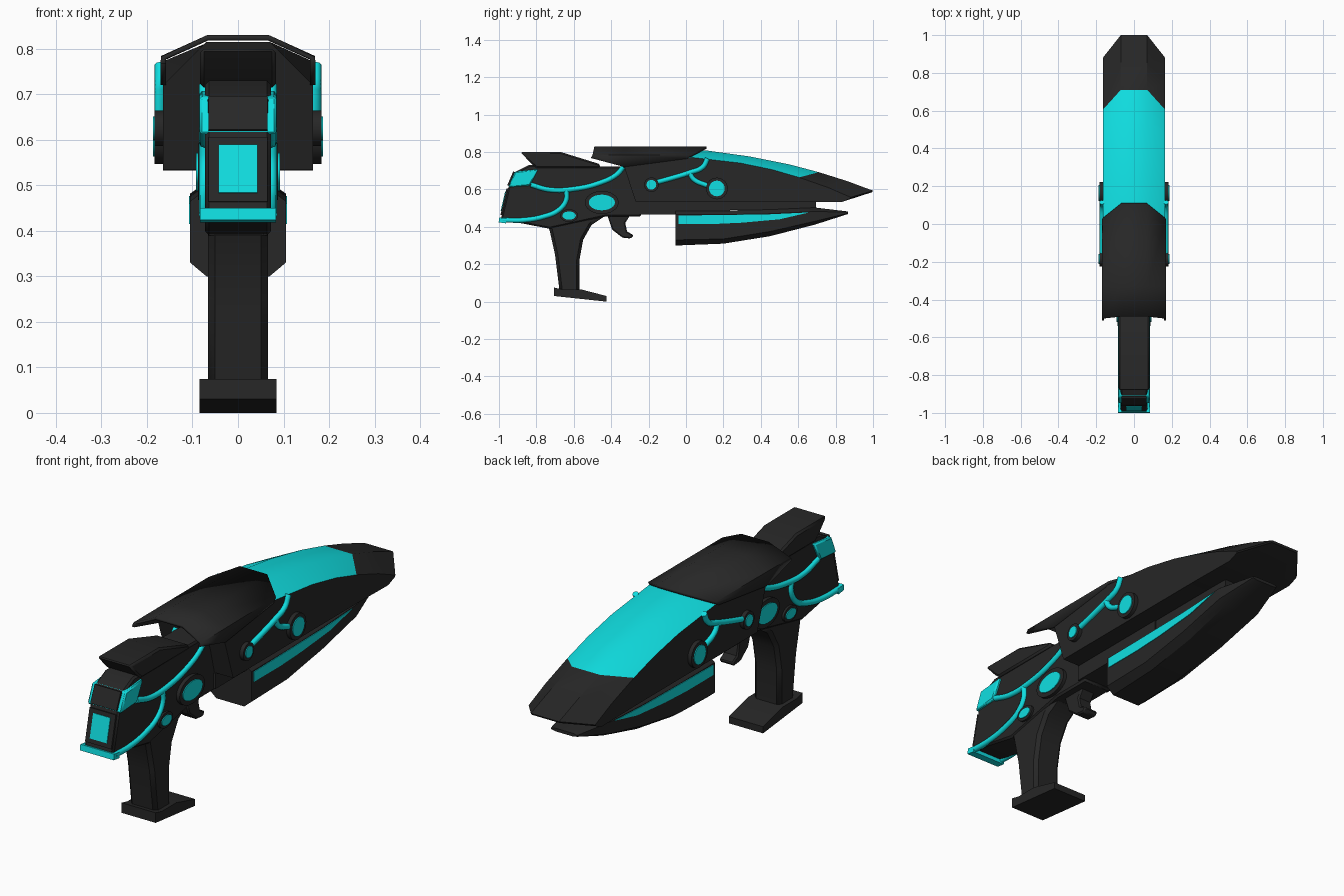
import bpy, bmesh, math

if "Cube" in bpy.data.objects:
    bpy.data.objects.remove(bpy.data.objects["Cube"])

def material(name, col):
    m = bpy.data.materials.new(name)
    m.diffuse_color = (*col, 1)
    m.use_nodes = True
    m.node_tree.nodes["Principled BSDF"].inputs["Base Color"].default_value = m.diffuse_color
    return m

DARK = material("charcoal", (0.02, 0.02, 0.02))
CYAN = material("bright cyan", (0.005, 0.74, 0.76))

def finish(ob, smooth=30):
    bpy.ops.object.select_all(action='DESELECT')
    ob.select_set(True)
    bpy.context.view_layer.objects.active = ob
    bpy.ops.object.shade_smooth_by_angle(angle=math.radians(smooth))
    return ob

def from_bmesh(name, bm, mats):
    bmesh.ops.recalc_face_normals(bm, faces=bm.faces)
    me = bpy.data.meshes.new(name)
    bm.to_mesh(me)
    bm.free()
    for m in mats:
        me.materials.append(m)
    ob = bpy.data.objects.new(name, me)
    bpy.context.collection.objects.link(ob)
    return ob

def bevel(ob, width, segments=1):
    b = ob.modifiers.new("bevel", 'BEVEL')
    b.width, b.segments, b.limit_method = width, segments, 'ANGLE'
    b.angle_limit = math.radians(50)

def prism(name, pts, half, mat, edge=0):
    """Side profile (y, z) extruded symmetrically across x."""
    bm = bmesh.new()
    a = [bm.verts.new((-half, y, z)) for y, z in pts]
    b = [bm.verts.new((half, y, z)) for y, z in pts]
    bm.faces.new(a)
    bm.faces.new(b)
    for i in range(len(pts)):
        j = (i + 1) % len(pts)
        bm.faces.new((a[i], a[j], b[j], b[i]))
    ob = from_bmesh(name, bm, [mat])
    if edge:
        bevel(ob, edge)
    return finish(ob)

def loft(name, stations, closed=True, cyan_stations=()):
    """Skin mirrored half sections of (x, y, z); cyan on the top bands of chosen stations."""
    bm = bmesh.new()
    rings = []
    for half in stations:
        ring = half + [(-x, y, z) for x, y, z in reversed(half)]
        if not closed:
            ring = ring[len(half):] + ring[:len(half)]
        rings.append([bm.verts.new(p) for p in ring])
    n = len(rings[0])
    for i in range(len(rings) - 1):
        for j in range(n if closed else n - 1):
            k = (j + 1) % n
            f = bm.faces.new((rings[i][j], rings[i][k], rings[i + 1][k], rings[i + 1][j]))
            if i in cyan_stations and j in (0, n - 2, n - 1):
                f.material_index = 1
    if closed:
        bm.faces.new(rings[0])
        bm.faces.new(rings[-1])
    return from_bmesh(name, bm, [DARK, CYAN])

def disc(name, y, z, ry, rz, half, mat):
    """Elliptical boss passing through the body, showing on both sides."""
    bpy.ops.mesh.primitive_cylinder_add(vertices=24, radius=1, depth=2, location=(0, y, z),
                                        rotation=(0, math.pi / 2, 0))
    ob = bpy.context.object
    ob.name = name
    ob.scale = (rz, ry, half)
    ob.data.materials.append(mat)
    return finish(ob)

def box(name, loc, size, mat, tilt=0):
    bpy.ops.mesh.primitive_cube_add(size=1, location=loc, rotation=(math.radians(tilt), 0, 0))
    ob = bpy.context.object
    ob.name, ob.scale = name, size
    ob.data.materials.append(mat)
    return ob

def tube(name, x, pts, r=0.013):
    """Glowing conduit on both sides."""
    cu = bpy.data.curves.new(name, 'CURVE')
    cu.dimensions, cu.bevel_depth, cu.bevel_resolution = '3D', r, 2
    cu.resolution_u, cu.use_fill_caps = 5, True
    for s in (-1, 1):
        sp = cu.splines.new('BEZIER')
        sp.bezier_points.add(len(pts) - 1)
        for bp, (y, z) in zip(sp.bezier_points, pts):
            bp.co = (s * x, y, z)
            bp.handle_left_type = bp.handle_right_type = 'AUTO'
    cu.materials.append(CYAN)
    ob = bpy.data.objects.new(name, cu)
    bpy.context.collection.objects.link(ob)
    bpy.ops.object.select_all(action='DESELECT')
    ob.select_set(True)
    bpy.context.view_layer.objects.active = ob
    bpy.ops.object.convert(target='MESH')
    finish(bpy.context.object, 50)

# Main hull with cyan canopy: (top y, z), (shoulder y, z), (bottom y, z)
hull = [((-.34, .815), (-.33, .72), (-.27, .535)),
        ((.0, .812), (-.02, .772), (-.02, .535)),
        ((.11, .808), (.03, .771), (.03, .535)),
        ((.34, .776), (.29, .741), (.29, .535)),
        ((.555, .733), (.46, .706), (.46, .535)),
        ((.71, .692), (.605, .664), (.605, .535)),
        ((.86, .645), (.76, .61), (.83, .532))]
sections = [[(.07, *t), (.165, *s), (.165, *b), (.07, *b)] for t, s, b in hull]
sections.append([(.07, 1.0, .593), (.165, .88, .558), (.165, .875, .55), (.07, .995, .585)])
finish(loft("main_hull", sections, cyan_stations=(1, 2, 3, 4)))

# Top shroud shell overhanging the rear
shroud = loft("top_shroud", [
    [(.067, -.49, .824), (.164, -.50, .78), (.164, -.51, .768)],
    [(.067, -.33, .824), (.164, -.33, .78), (.164, -.33, .72)],
    [(.067, .11, .824), (.164, .03, .78), (.164, .01, .765)]], closed=False)
sol = shroud.modifiers.new("thickness", 'SOLIDIFY')
sol.thickness, sol.offset = 0.012, 0
finish(shroud)

# Underside rails
box("hull_underside_rail", (0, -.02, .50), (.16, .51, .07), DARK)
box("barrel_connector", (0, .46, .515), (.15, .47, .05), DARK)

# Lower barrel with side stripe
lower = [(-.055, .105, .487, .465, .33, .30), (.2, .105, .487, .465, .335, .31),
         (.45, .105, .492, .47, .375, .35), (.69, .105, .503, .482, .43, .412),
         (.865, .065, .482, .478, .472, .468)]
finish(loft("lower_barrel", [[(x * .72, y, a), (x, y, b), (x, y, c), (x * .66, y, d)]
                             for y, x, a, b, c, d in lower]))
prism("lower_barrel_stripe", [(-.04, .46), (.45, .467), (.66, .477), (.5, .44), (.3, .422),
                              (.15, .415), (-.04, .415)], .108, CYAN)

# Rear body, sight, grip and trigger
prism("rear_body", [(-.84, .73), (-.92, .69), (-.95, .61), (-.99, .44), (-.73, .39),
                    (-.43, .455), (-.24, .455), (-.24, .72)], .072, DARK, .008)
prism("rear_sight", [(-.885, .80), (-.67, .80), (-.46, .735), (-.46, .715),
                     (-.80, .715), (-.83, .74)], .083, DARK, .008)
prism("grip", [(-.76, .43), (-.73, .385), (-.70, .25), (-.675, .05), (-.57, .05), (-.57, .22),
               (-.55, .33), (-.505, .41), (-.43, .46)], .066, DARK, .015)
prism("grip_base", [(-.705, .075), (-.705, .03), (-.425, 0), (-.425, .03), (-.56, .065),
                    (-.66, .065)], .085, DARK)
prism("trigger", [(-.42, .46), (-.395, .385), (-.34, .342), (-.295, .337), (-.28, .355),
                  (-.315, .375), (-.325, .42), (-.30, .46)], .035, DARK, .006)

# Rear end blocks and panels
prism("rear_cyan_block", [(-.915, .695), (-.79, .708), (-.835, .62), (-.95, .612)], .085, CYAN, .006)
box("rear_upper_panel", (0, -.934, .657), (.13, .012, .08), DARK, -23)
box("rear_panel_frame", (0, -.966, .533), (.13, .02, .145), DARK, -13)
box("rear_panel_glow", (0, -.975, .536), (.085, .008, .108), CYAN, -13)
box("rear_bottom_rim", (0, -.98, .434), (.168, .04, .026), CYAN, -8)

# Round bosses: dark rim and cyan lens
for name, y, z, ry, rz, rim, half in (("front_lens", .165, .605, .042, .042, .016, .183),
                                      ("small_front_lens", -.185, .625, .026, .026, .013, .183),
                                      ("rear_lens", -.45, .53, .07, .042, .02, .088),
                                      ("small_rear_lens", -.625, .46, .036, .022, .012, .082)):
    disc(name + "_rim", y, z, ry + rim, rz + rim, half, DARK)
    disc(name, y, z, ry, rz, half + .004, CYAN)

# Conduits
tube("rear_upper_conduit", .073, [(-.335, .72), (-.37, .68), (-.46, .635), (-.6, .602),
                                  (-.73, .598), (-.83, .625)])
tube("rear_lower_conduit", .073, [(-.64, .598), (-.64, .545), (-.68, .49), (-.76, .455),
                                  (-.87, .436), (-.98, .436)])
tube("front_conduit", .17, [(.115, .765), (.09, .72), (.02, .69), (-.06, .665), (-.16, .637)])
tube("front_conduit_branch", .17, [(.02, .69), (.04, .655), (.115, .62)])
